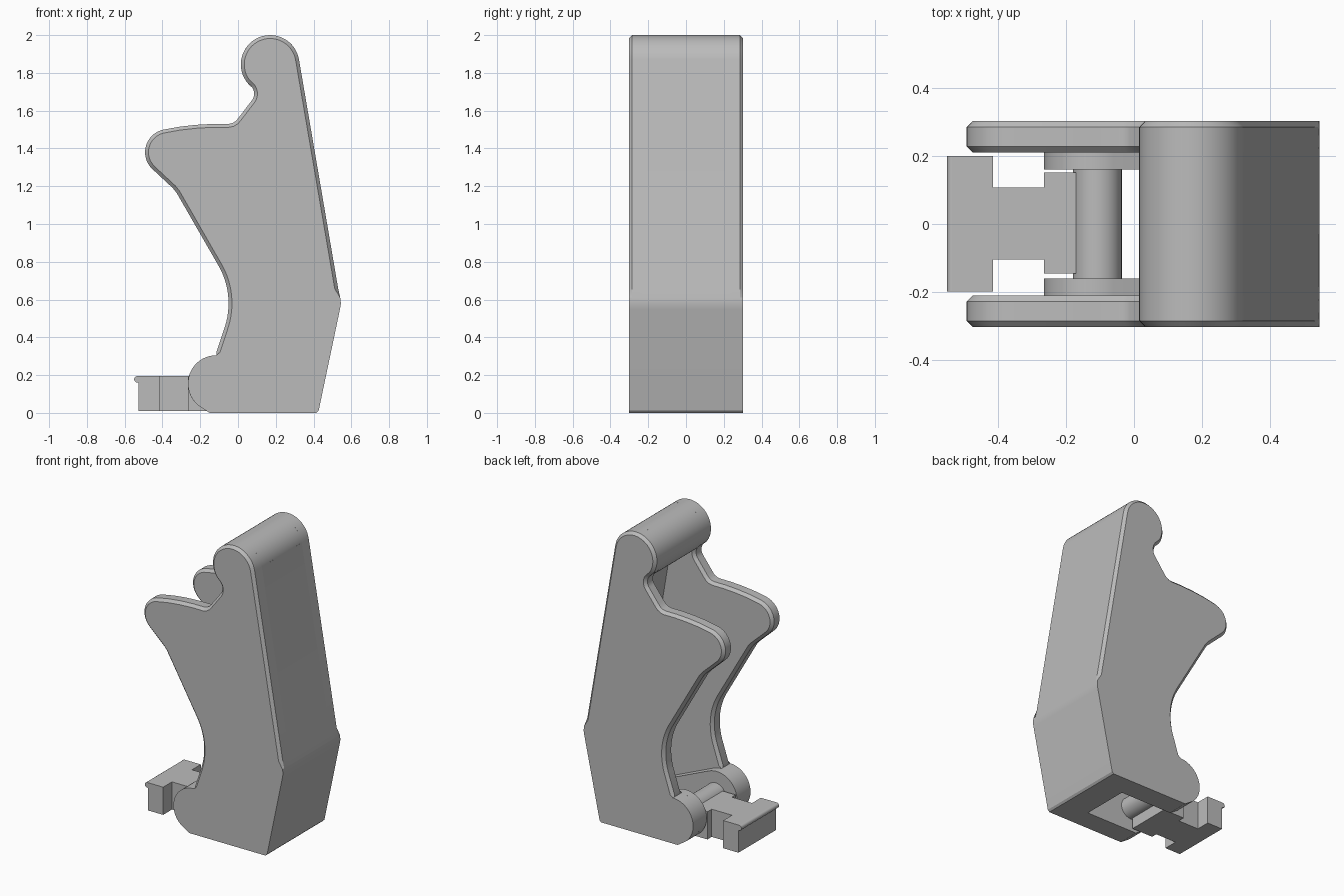
import bpy, bmesh, math
from mathutils import Vector

if "Cube" in bpy.data.objects:
    bpy.data.objects.remove(bpy.data.objects["Cube"])

grey = bpy.data.materials.new("plain grey")
grey.diffuse_color = (0.5, 0.5, 0.5, 1)
grey.use_nodes = True
grey.node_tree.nodes["Principled BSDF"].inputs["Base Color"].default_value = grey.diffuse_color


def arc(cx, cz, r, a0, a1, n):
    """Points on an arc in the x-z plane, angles in degrees."""
    out = []
    for i in range(n + 1):
        a = math.radians(a0 + (a1 - a0) * i / n)
        out.append((cx + r * math.cos(a), cz + r * math.sin(a)))
    return out


def inset(pts, amount):
    """Move each point inwards (counter-clockwise outline) by amount(x, z)."""
    out, n = [], len(pts)
    for i in range(n):
        p, a, b = (Vector(pts[k % n]) for k in (i, i - 1, i + 1))
        d0, d1 = (p - a).normalized(), (b - p).normalized()
        n0, n1 = Vector((-d0.y, d0.x)), Vector((-d1.y, d1.x))
        m = (n0 + n1).normalized()
        out.append(tuple(p + m * amount(*p) / max(0.6, m.dot(n0))))
    return out


def loft(name, layers):
    """Join matching outlines, given as (y, points), into a closed solid."""
    bm = bmesh.new()
    rings = [[bm.verts.new((x, y, z)) for x, z in pts] for y, pts in layers]
    n = len(rings[0])
    for r0, r1 in zip(rings, rings[1:]):
        for i in range(n):
            j = (i + 1) % n
            bm.faces.new((r0[i], r0[j], r1[j], r1[i]))
    bm.faces.new(rings[0])
    bm.faces.new(rings[-1])
    bmesh.ops.recalc_face_normals(bm, faces=bm.faces)
    me = bpy.data.meshes.new(name)
    bm.to_mesh(me)
    bm.free()
    me.materials.append(grey)
    ob = bpy.data.objects.new(name, me)
    bpy.context.collection.objects.link(ob)
    bpy.ops.object.select_all(action='DESELECT')
    ob.select_set(True)
    bpy.context.view_layer.objects.active = ob
    bpy.ops.object.shade_smooth_by_angle(angle=math.radians(25))
    return ob


def prism(name, pts, y0, y1):
    return loft(name, [(y0, pts), (y1, pts)])


# side plate outline, counter-clockwise from the lower front
outline = [(0.415, 0.0), (0.427, 0.012), (0.54, 0.55), (0.545, 0.58),
           (0.541, 0.61), (0.53, 0.66)]
outline += arc(0.17, 1.845, 0.155, 9, 216, 28)            # top knob
outline += arc(0.025, 1.69, 0.06, 48, -40, 10)            # neck
outline += [(0.005, 1.565), (-0.012, 1.545), (-0.03, 1.534), (-0.05, 1.53),
            (-0.13, 1.53), (-0.22, 1.525), (-0.31, 1.515)]
outline += arc(-0.37, 1.38, 0.122, 100, 227, 18)          # front lobe
outline += [(-0.345, 1.19), (-0.325, 1.165)]
outline += arc(-0.45, 0.58, 0.4, 31.5, -17.5, 14)         # hollow front edge
outline += [(-0.113, 0.325)]
outline += arc(-0.115, 0.155, 0.15, 90, 230, 20)          # hinge boss
outline += [(-0.15, 0.0)]

C = 0.018


def outer_chamfer(x, z):
    return C if z > (0.63 if x > 0.4 else 0.31) else 0.0


def inner_chamfer(x, z):
    return C if 0.31 < z < 1.74 and x < 0.2 else 0.0


# cheek: boss thickness tapering back along the floor
cheek = arc(-0.115, 0.155, 0.15, 68, 230, 24) + [(-0.15, 0.0), (0.24, 0.0),
                                                (0.24, 0.165)]
for side, label in ((-1, "front"), (1, "back")):
    loft(label + "_side_plate", [
        (side * 0.303, inset(outline, outer_chamfer)),
        (side * (0.303 - C), outline),
        (side * (0.21 + C), outline),
        (side * 0.21, inset(outline, inner_chamfer))])
    prism(label + "_hinge_cheek", cheek, side * 0.16, side * 0.215)

# spine wall between the plates
spine = [(0.415, 0.0), (0.427, 0.012), (0.54, 0.55), (0.545, 0.58),
         (0.541, 0.61), (0.53, 0.66)]
spine += arc(0.17, 1.845, 0.155, 9, 9, 1)[:1]
spine += [(0.23, 1.86), (0.43, 0.66), (0.445, 0.58), (0.33, 0.0)]
prism("spine_wall", spine, -0.212, 0.212)
prism("top_bar", arc(0.17, 1.845, 0.155, 0, 350, 47), -0.212, 0.212)
prism("floor", [(0.23, 0), (0.40, 0), (0.42, 0.13), (0.23, 0.13)], -0.212, 0.212)

# hinge pin
prism("hinge_pin", arc(-0.108, 0.155, 0.072, 0, 350, 35), -0.165, 0.165)

# latch: wide head with a rounded lip, narrow neck, wide hinge end
head = [(-0.415, 0.01), (-0.415, 0.195), (-0.535, 0.195)]
head += arc(-0.533, 0.178, 0.017, 90, 270, 8) + [(-0.528, 0.16), (-0.528, 0.01)]
prism("latch_head", head, -0.198, 0.2)
prism("latch_neck", [(-0.42, 0.01), (-0.26, 0.01), (-0.26, 0.195), (-0.42, 0.195)],
      -0.105, 0.107)
prism("latch_hinge_end", [(-0.265, 0.01), (-0.11, 0.01), (-0.11, 0.12),
                          (-0.17, 0.17), (-0.17, 0.195), (-0.265, 0.195)],
      -0.145, 0.152)
